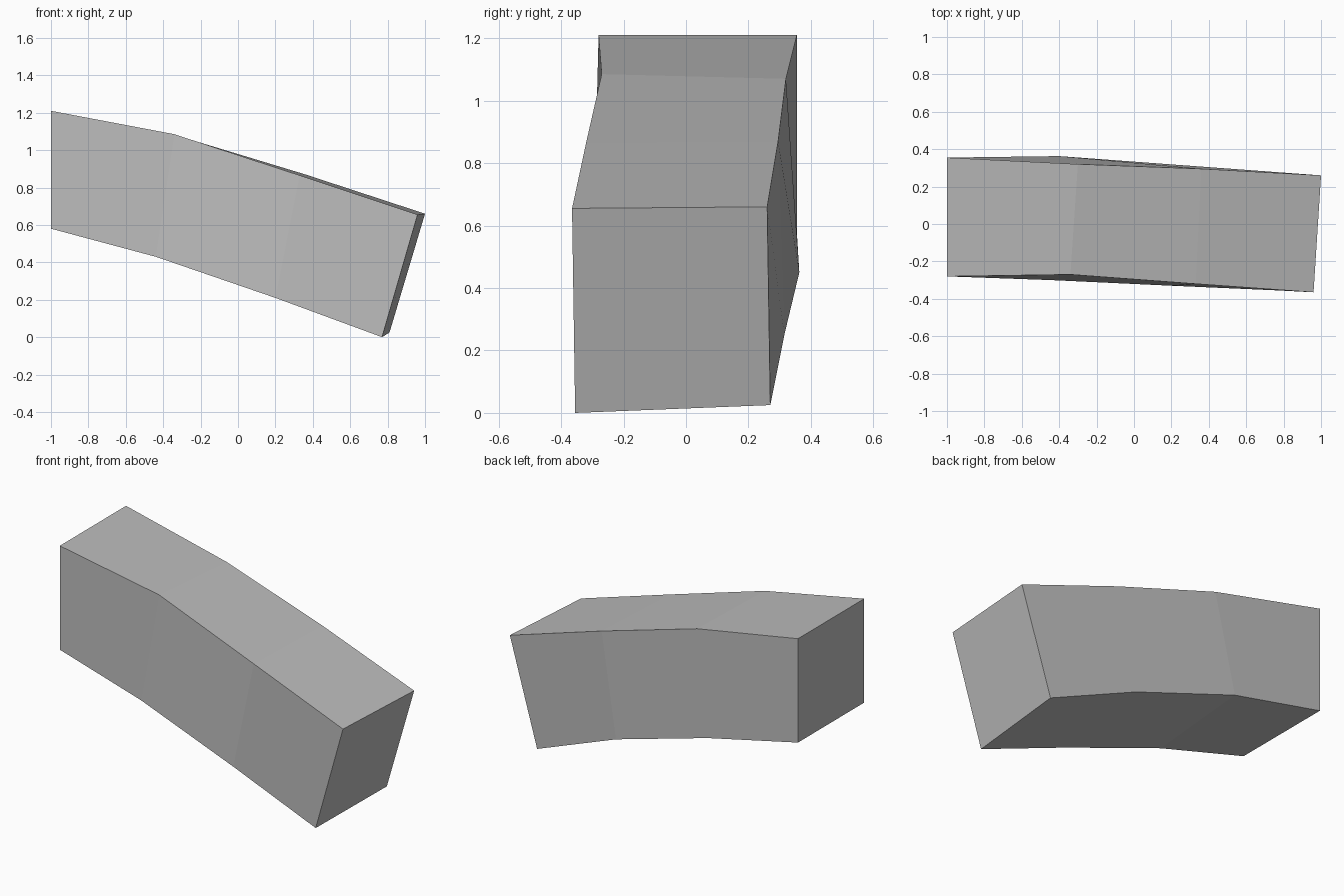
import bpy
import bmesh

# Remove the default cube
cube = bpy.data.objects.get("Cube")
if cube:
    bpy.data.objects.remove(cube, do_unlink=True)

# Plain grey material
grey = bpy.data.materials.new("grey")
grey.use_nodes = True
colour = (0.5, 0.5, 0.5, 1.0)
grey.diffuse_color = colour
grey.node_tree.nodes["Principled BSDF"].inputs["Base Color"].default_value = colour

# Cross-sections along the bend: bottom front, bottom back, top back, top front
SECTIONS = [
    [(-1.0, -0.28, 0.58), (-1.0, 0.355, 0.58), (-1.0, 0.355, 1.21), (-1.0, -0.28, 1.21)],
    [(-0.44, -0.30, 0.43), (-0.40, 0.363, 0.45), (-0.30, 0.32, 1.07), (-0.34, -0.27, 1.085)],
    [(0.20, -0.33, 0.21), (0.25, 0.315, 0.25), (0.36, 0.295, 0.87), (0.33, -0.32, 0.865)],
    [(0.77, -0.355, 0.0), (0.81, 0.27, 0.025), (1.0, 0.26, 0.66), (0.96, -0.365, 0.655)],
]


def loft(name, sections, material):
    """Join successive rings with quads and cap both ends."""
    bm = bmesh.new()
    rings = [[bm.verts.new(p) for p in ring] for ring in sections]
    for a, b in zip(rings, rings[1:]):
        n = len(a)
        for i in range(n):
            j = (i + 1) % n
            bm.faces.new((a[i], a[j], b[j], b[i]))
    bm.faces.new(rings[0])
    bm.faces.new(rings[-1])
    bmesh.ops.recalc_face_normals(bm, faces=bm.faces)
    mesh = bpy.data.meshes.new(name)
    bm.to_mesh(mesh)
    bm.free()
    mesh.materials.append(material)
    obj = bpy.data.objects.new(name, mesh)
    bpy.context.collection.objects.link(obj)
    return obj


# Bent block
loft("bent_block", SECTIONS, grey)
